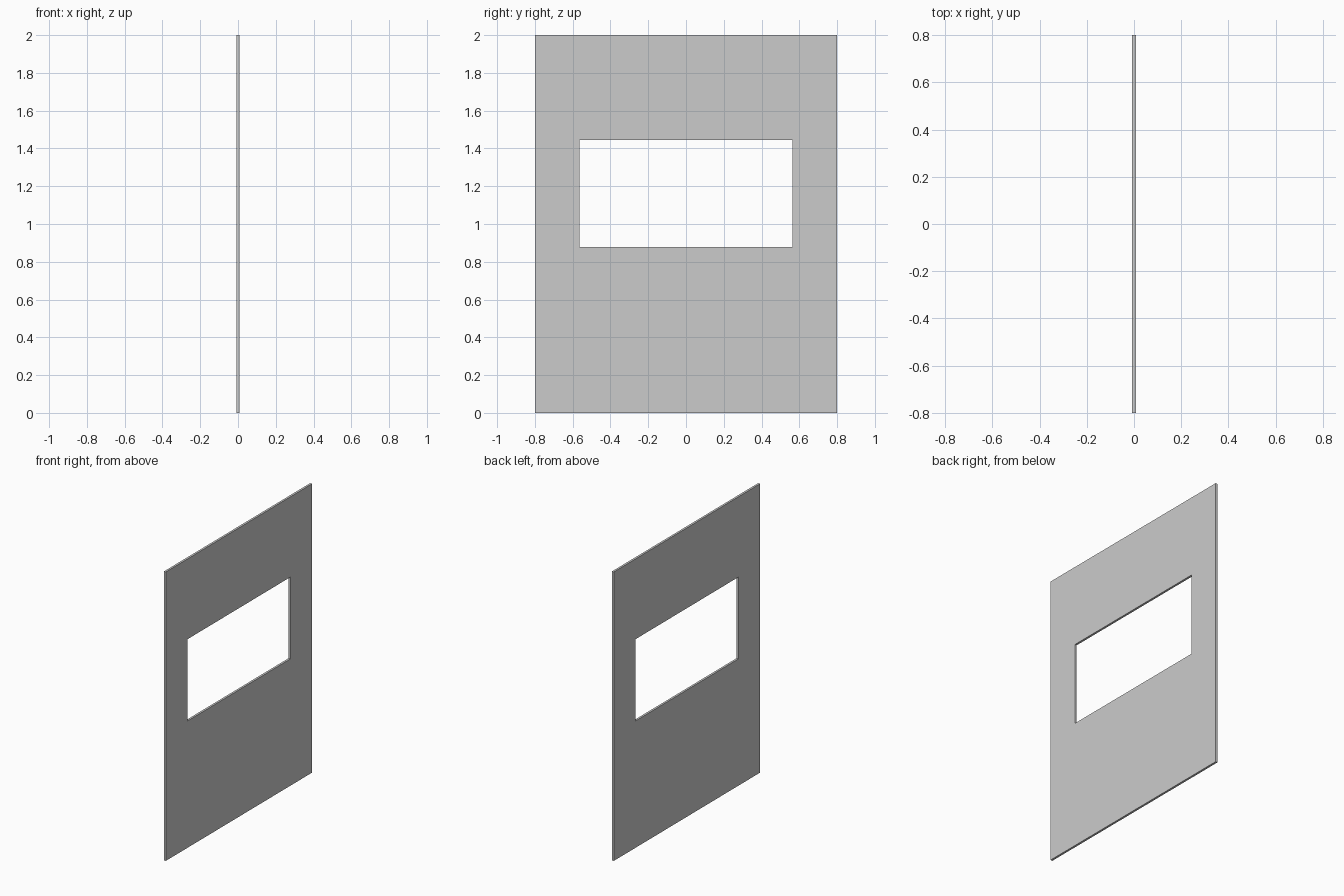
import bpy, bmesh

if "Cube" in bpy.data.objects:
    bpy.data.objects.remove(bpy.data.objects["Cube"])

THICK = 0.015


def rect(bm, half_y, z0, z1, x):
    """Four corners of a rectangle in the YZ plane."""
    return [bm.verts.new((x, y, z)) for y, z in
            ((-half_y, z0), (half_y, z0), (half_y, z1), (-half_y, z1))]


# Upright panel with a rectangular window opening
bm = bmesh.new()
loops = []
for x in (-THICK / 2, THICK / 2):
    loops.append((rect(bm, 0.8, 0.0, 2.0, x), rect(bm, 0.564, 0.878, 1.444, x)))
(outer_a, inner_a), (outer_b, inner_b) = loops

# Both faces, outer edge and window reveal, each a closed ring of quads
for ring_a, ring_b in ((outer_a, inner_a), (outer_b, inner_b),
                       (outer_a, outer_b), (inner_a, inner_b)):
    for i in range(4):
        j = (i + 1) % 4
        bm.faces.new((ring_a[i], ring_a[j], ring_b[j], ring_b[i]))
bmesh.ops.recalc_face_normals(bm, faces=bm.faces)

mesh = bpy.data.meshes.new("window_panel")
bm.to_mesh(mesh)
bm.free()
panel = bpy.data.objects.new("window_panel", mesh)
bpy.context.collection.objects.link(panel)
